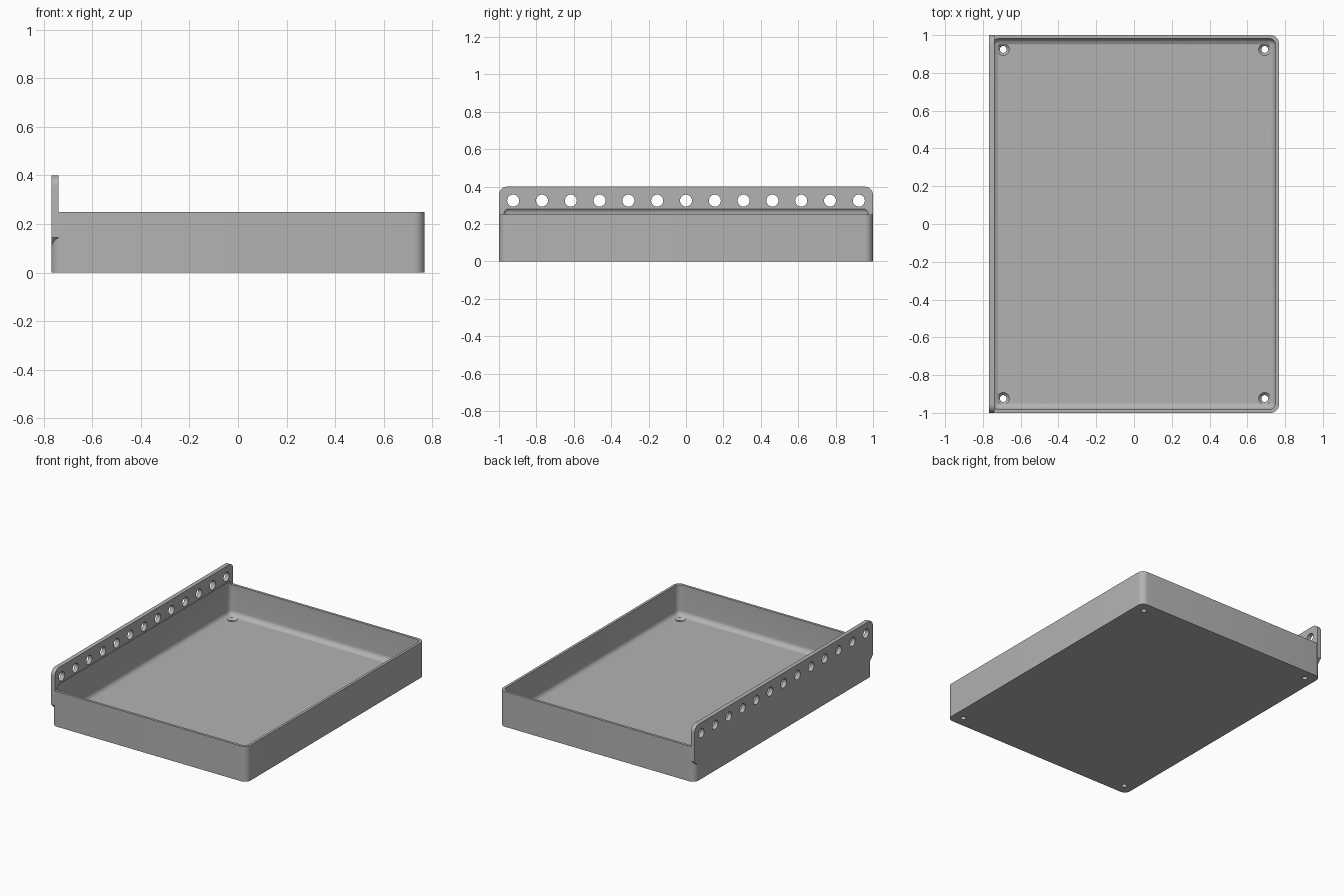
import bpy, bmesh, math
from mathutils import Matrix

if "Cube" in bpy.data.objects:
    bpy.data.objects.remove(bpy.data.objects["Cube"])

HX, HY, RIM, FLANGE_TOP = 0.768, 1.0, 0.25, 0.4
WALL, FLOOR, FLANGE, R = 0.018, 0.035, 0.03, 0.045

grey = bpy.data.materials.new("grey")
grey.use_nodes = True
colour = (0.45, 0.45, 0.45, 1)
grey.diffuse_color = colour
grey.node_tree.nodes["Principled BSDF"].inputs["Base Color"].default_value = colour


def finish(bm, name):
    bmesh.ops.recalc_face_normals(bm, faces=bm.faces[:])
    mesh = bpy.data.meshes.new(name)
    bm.to_mesh(mesh)
    bm.free()
    mesh.materials.append(grey)
    ob = bpy.data.objects.new(name, mesh)
    bpy.context.collection.objects.link(ob)
    return ob


def box(name, lo, hi, radius=0, pick=None, segments=8):
    """Box between two corners, with the picked edges rounded."""
    bm = bmesh.new()
    bmesh.ops.create_cube(bm, size=1)
    for v in bm.verts:
        v.co = [hi[i] if v.co[i] > 0 else lo[i] for i in range(3)]
    if radius:
        edges = [e for e in bm.edges if pick is None or pick(e)]
        bmesh.ops.bevel(bm, geom=edges, offset=radius, offset_type='OFFSET',
                        segments=segments, profile=0.5, affect='EDGES')
    return finish(bm, name)


def cone(bm, r1, r2, depth, matrix):
    bmesh.ops.create_cone(bm, cap_ends=True, segments=32, radius1=r1,
                          radius2=r2, depth=depth, matrix=matrix)


def combine(target, other, operation):
    mod = target.modifiers.new(operation.lower(), 'BOOLEAN')
    mod.operation, mod.solver, mod.object = operation, 'EXACT', other
    bpy.context.view_layer.objects.active = target
    bpy.ops.object.modifier_apply(modifier=mod.name)
    bpy.data.objects.remove(other)


# Tray block with rounded upright corners
tray = box("tray", (-HX, -HY, 0), (HX, HY, RIM), R,
           lambda e: abs(e.verts[0].co.z - e.verts[1].co.z) > 0.1)

# Upright flange: rounded top corners, sloped undersides at the ends
bm = bmesh.new()
profile = [(-HY + R, 0.1), (HY - R, 0.1), (HY, 0.1 + R)]
for side, start in ((1, 0), (-1, 90)):
    for k in range(9):
        a = math.radians(start + 90 * k / 8)
        profile.append((side * (HY - R) + R * math.cos(a),
                        FLANGE_TOP - R + R * math.sin(a)))
profile.append((-HY, 0.1 + R))
face = bm.faces.new([bm.verts.new((-HX, y, z)) for y, z in profile])
ext = bmesh.ops.extrude_face_region(bm, geom=[face])["geom"]
bmesh.ops.translate(bm, vec=(FLANGE, 0, 0),
                    verts=[v for v in ext if isinstance(v, bmesh.types.BMVert)])
combine(tray, finish(bm, "flange"), 'UNION')

# Hollow with filleted floor, undercutting the flange slightly
combine(tray, box("hollow", (-HX + WALL, -HY + WALL, FLOOR),
                  (HX - WALL, HY - WALL, 0.29), 0.035), 'DIFFERENCE')

# Row of round holes along the flange
bm = bmesh.new()
for k in range(13):
    y = -0.924 + 0.154 * k
    cone(bm, 0.032, 0.032, 0.2, Matrix.Translation((-HX + FLANGE / 2, y, 0.325))
         @ Matrix.Rotation(math.pi / 2, 4, 'Y'))
combine(tray, finish(bm, "flange_holes"), 'DIFFERENCE')

# Countersunk screw holes in the floor corners
for name, r1, r2, depth, z in (("screw_holes", 0.018, 0.018, 0.1, 0.02),
                               ("countersinks", 0.016, 0.036, 0.02, FLOOR - 0.006)):
    bm = bmesh.new()
    for x in (-0.692, 0.692):
        for y in (-0.924, 0.924):
            cone(bm, r1, r2, depth, Matrix.Translation((x, y, z)))
    combine(tray, finish(bm, name), 'DIFFERENCE')

bpy.ops.object.select_all(action='DESELECT')
tray.select_set(True)
bpy.context.view_layer.objects.active = tray
bpy.ops.object.shade_smooth_by_angle(angle=math.radians(30))
